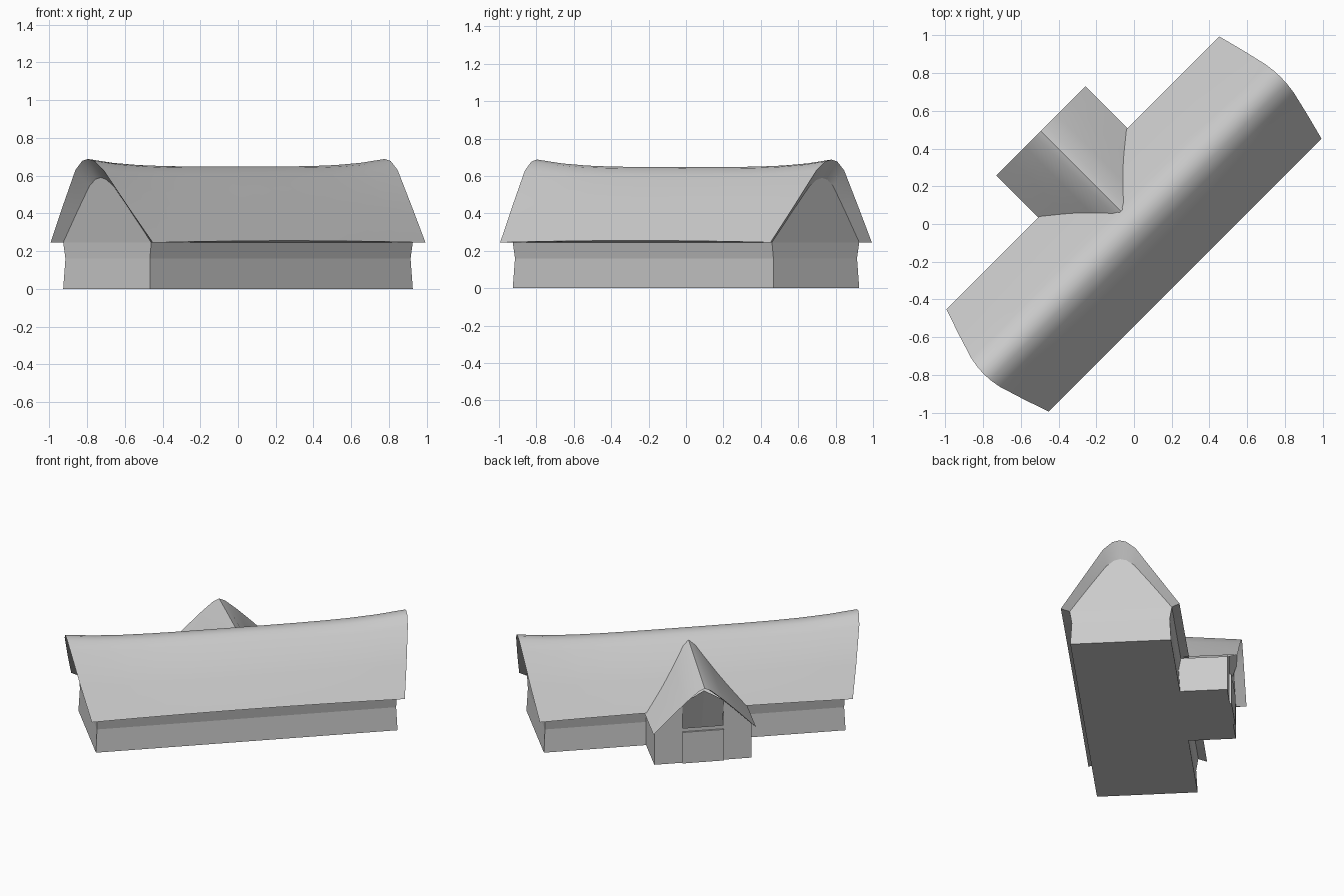
import bpy, bmesh, math

if "Cube" in bpy.data.objects:
    bpy.data.objects.remove(bpy.data.objects["Cube"])

R = math.sqrt(0.5)

def P(u, v, z):
    # u runs along the long ridge, v points toward the porch
    return ((u - v) * R, (u + v) * R, z)

def mirror(half):
    # half profile (offset, height) from eave to ridge -> full profile
    return half + [(-a, z) for a, z in reversed(half[:-1])]

def make(name, rings, closed=False, caps=(), extra=(), smooth=None):
    bm = bmesh.new()
    grid = [[bm.verts.new(P(*p)) for p in r] for r in rings]
    for a, b in zip(grid, grid[1:]):
        n = len(a)
        for i in range(n if closed else n - 1):
            j = (i + 1) % n
            bm.faces.new((a[i], a[j], b[j], b[i]))
    for k in caps:
        bm.faces.new(grid[k])
    for poly in extra:
        bm.faces.new([bm.verts.new(P(*p)) for p in poly])
    bmesh.ops.remove_doubles(bm, verts=bm.verts, dist=0.0005)
    bmesh.ops.recalc_face_normals(bm, faces=bm.faces)
    me = bpy.data.meshes.new(name)
    bm.to_mesh(me)
    bm.free()
    ob = bpy.data.objects.new(name, me)
    bpy.context.collection.objects.link(ob)
    if smooth:
        bpy.ops.object.select_all(action='DESELECT')
        ob.select_set(True)
        bpy.context.view_layer.objects.active = ob
        bpy.ops.object.shade_smooth_by_angle(angle=math.radians(smooth))
    return ob

def rect(a, b, z):
    return [(a, b, z), (-a, b, z), (-a, -b, z), (a, -b, z)]

# main gable outline, leaning outward toward its peak
gable = mirror([(.33, .245), (.20, .41), (.09, .545), (.04, .58), (0, .59)])

def gable_u(z):
    return .98 + .05 * (z - .245) / .345

def gable_ring(side):
    return [(side * gable_u(z), v, z) for v, z in gable]

# main walls, slightly pinched below the eaves, with both gables
make("main_walls",
     [rect(.985, .325, 0), rect(.977, .316, .16), rect(.98, .33, .245)],
     closed=True, caps=(0,), extra=[gable_ring(1), gable_ring(-1)])

# main roof: sagging ridge, ends raking outward
roof = mirror([(.383, .245), (.25, .425), (.105, .602), (.045, .64), (0, .648)])

def roof_ring(s):
    ring = []
    for v, z in roof:
        h = (z - .245) / .403
        tip = .025 if s < 0 else 0
        end = 1.022 + (.078 + tip) * h
        lift = .04 * h ** 3 * s ** 4 + .01 * (1 - h) * (1 - s * s)
        ring.append((end * s, v, z + lift))
    return ring

N = 12
outer = [roof_ring(-1 + 2 * i / N) for i in range(N + 1)]
make("main_roof", [gable_ring(-1)] + outer + [gable_ring(1)], smooth=40)

# soffits under the long eaves
for side, k in ((1, 0), (-1, -1)):
    make("eave_soffit", [[r[k] for r in outer],
                         [(.98 * (-1 + 2 * i / N), side * .328, .245) for i in range(N + 1)]])

# porch roof, ridge climbing into the main roof
porch = mirror([(.335, .245), (.22, .362), (.12, .458), (.04, .527), (0, .545)])

def porch_ring(v):
    t = (.697 - v) / .6
    return [(u, v, z + .07 * t * ((z - .245) / .3) ** 2) for u, z in porch]

inner = [(u * .95, .63, .24 + (z - .245) * .93) for u, z in porch]
make("porch_roof", [inner] + [porch_ring(.697 - .06 * i) for i in range(11)], smooth=40)

# porch walls
W, F, D, T = .318, .63, .135, .22
make("porch_walls", [[(u, v, z) for u, v in ((W, .28), (W, F), (-W, F), (-W, .28))]
                     for z in (0, .245)], closed=True, caps=(0,))

# gable pieces beside the opening and the dark leaning panel between them
for s in (1, -1):
    make("porch_gable_side", [[(s * W, F, .24), (s * W, F, .245)],
                              [(s * D, F, .24), (s * D, F, .43)]])
make("porch_gable_panel", [[(D, .58, T), (0, .58, T), (-D, .58, T)],
                           [(D, .65, .43), (0, .67, .52), (-D, .65, .43)]])

# porch door
make("porch_door", [[(u, v, z) for u, v in ((D, .60), (D, .642), (-D, .642), (-D, .60))]
                    for z in (0, T)], closed=True, caps=(0, 1))
